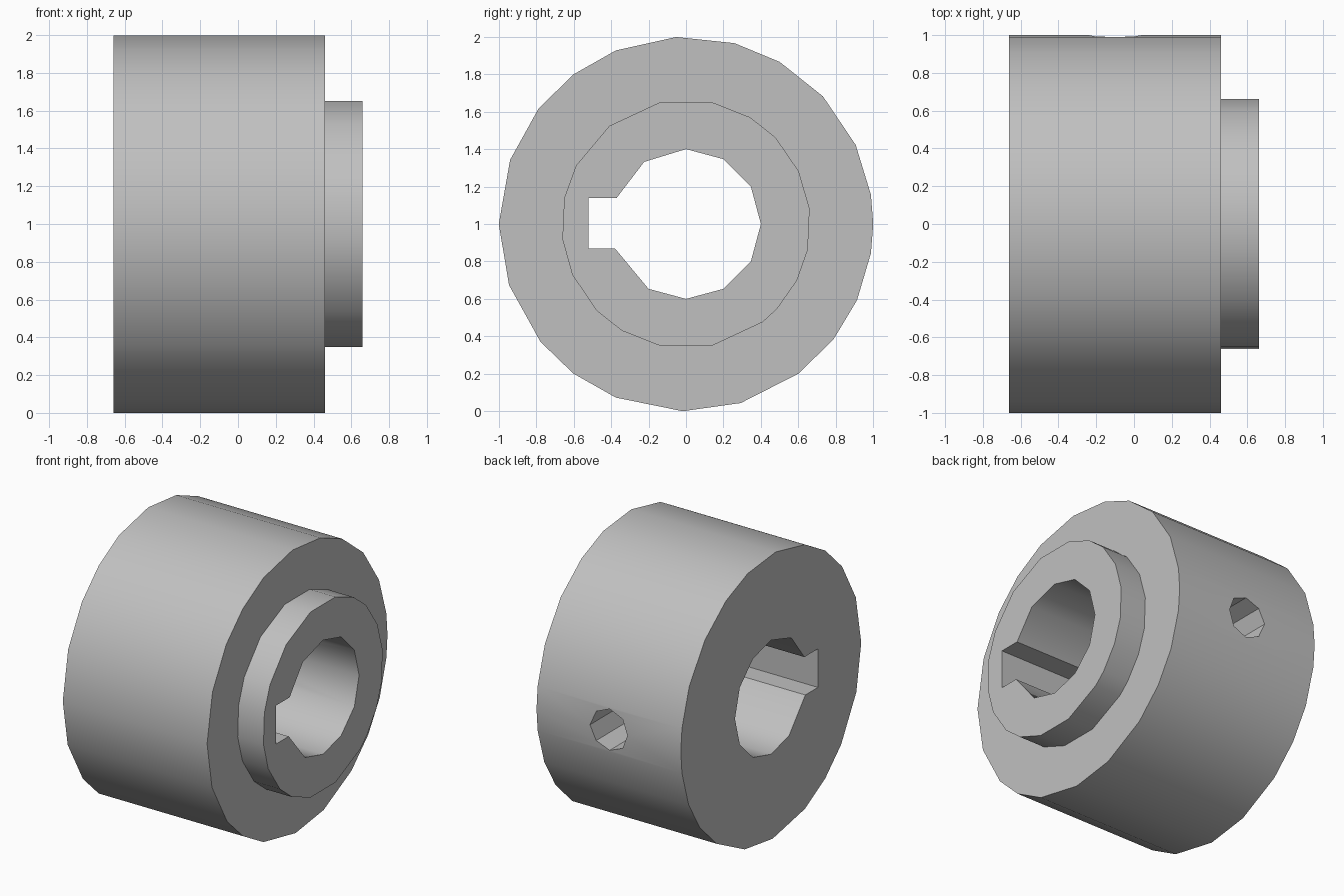
import bpy, bmesh
from math import radians, sin, cos

cube = bpy.data.objects.get("Cube")
if cube:
    bpy.data.objects.remove(cube, do_unlink=True)

steel = bpy.data.materials.new("grey steel")
steel.use_nodes = True
steel.diffuse_color = (0.53, 0.53, 0.53, 1)
steel.node_tree.nodes["Principled BSDF"].inputs["Base Color"].default_value = (0.53, 0.53, 0.53, 1)


def ring(radius, angles):
    """Points (y, z) around the shaft axis."""
    return [(radius * cos(radians(a)), 1 + radius * sin(radians(a))) for a in angles]


def prism(name, start, end, place):
    """Extrude a closed profile; place(u, v, t) maps it into space."""
    profile, t0, t1 = start, end[0], end[1]
    bm = bmesh.new()
    a = [bm.verts.new(place(u, v, t0)) for u, v in profile]
    b = [bm.verts.new(place(u, v, t1)) for u, v in profile]
    bm.faces.new(a)
    bm.faces.new(b)
    for i in range(len(a)):
        j = (i + 1) % len(a)
        bm.faces.new((a[i], a[j], b[j], b[i]))
    bmesh.ops.recalc_face_normals(bm, faces=bm.faces)
    mesh = bpy.data.meshes.new(name)
    bm.to_mesh(mesh)
    bm.free()
    mesh.materials.append(steel)
    obj = bpy.data.objects.new(name, mesh)
    bpy.context.collection.objects.link(obj)
    return obj


def along_x(u, v, t):
    return (t, u, v)


def along_y(u, v, t):
    return (u, t, v)


def combine(target, tool, operation):
    mod = target.modifiers.new(tool.name, "BOOLEAN")
    mod.operation = operation
    mod.solver = "EXACT"
    mod.object = tool
    bpy.context.view_layer.objects.active = target
    bpy.ops.object.modifier_apply(modifier=mod.name)
    bpy.data.objects.remove(tool, do_unlink=True)


# Main drum and the raised boss on its left face
drum_angles = [0, 9, 25, 43, 60, 75, 93, 112, 127, 142, 160,
               180, 199, 219, 233, 248, 269, 287, 307, 322, 336, 351]
boss_angles = [7, 25, 44, 59, 78, 102, 128, 152, 168,
               187, 204, 224, 239, 258, 282, 308, 317, 333, 348]
collar = prism("shaft_collar", ring(1, drum_angles), (-0.66, 0.46), along_x)
boss = prism("boss", ring(0.665, boss_angles), (0.3, 0.66), along_x)
combine(collar, boss, "UNION")

# Shaft bore with its square keyway towards the front
bore_profile = ring(0.4, [-120, -90, -60, -30, 0, 30, 60, 90, 124])
bore_profile += [(-0.37, 1.14), (-0.52, 1.14), (-0.52, 0.87), (-0.38, 0.87)]
bore = prism("bore", bore_profile, (-1, 1), along_x)
combine(collar, bore, "DIFFERENCE")

# Set screw hole from the back into the bore
hole_profile = [(u - 0.1, v) for u, v in ring(0.145, range(0, 360, 45))]
screw_hole = prism("screw_hole", hole_profile, (0.1, 1.2), along_y)
combine(collar, screw_hole, "DIFFERENCE")

# Smooth round walls, crisp rims
bpy.ops.object.select_all(action="DESELECT")
collar.select_set(True)
bpy.context.view_layer.objects.active = collar
bpy.ops.object.shade_smooth_by_angle(angle=radians(38))
